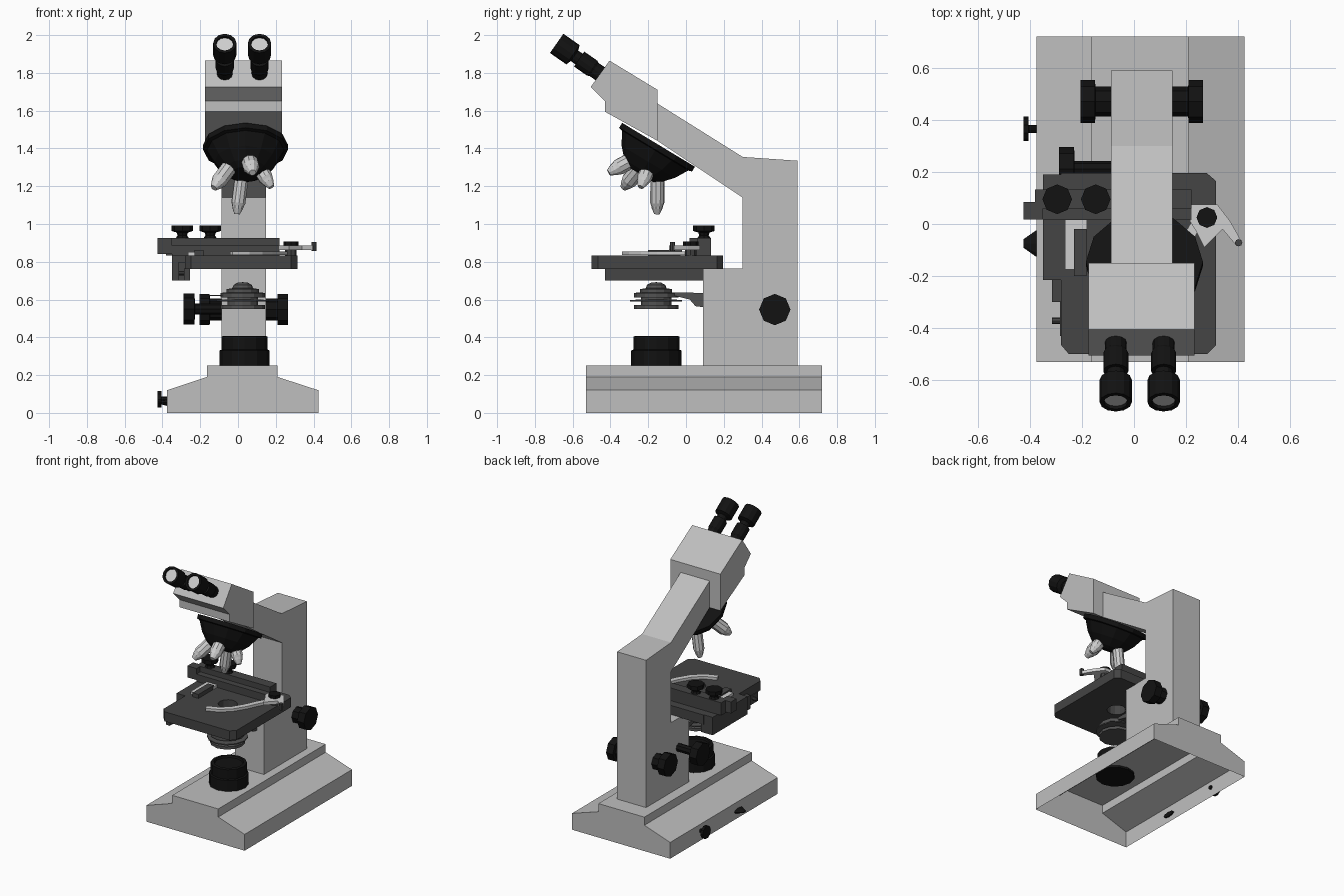
import bpy, bmesh, math
from mathutils import Vector, Matrix

if "Cube" in bpy.data.objects:
    bpy.data.objects.remove(bpy.data.objects["Cube"])


def material(name, v):
    m = bpy.data.materials.new(name)
    m.diffuse_color = (v, v, v, 1)
    m.use_nodes = True
    m.node_tree.nodes["Principled BSDF"].inputs["Base Color"].default_value = m.diffuse_color
    return m


BODY = material("light_grey_body", 0.52)
METAL = material("pale_metal", 0.62)
DARK = material("dark_grey", 0.058)
COND = material("condenser_grey", 0.085)
BLACK = material("black", 0.006)


def finish(name, bm, mat):
    bmesh.ops.recalc_face_normals(bm, faces=bm.faces)
    me = bpy.data.meshes.new(name)
    bm.to_mesh(me)
    bm.free()
    me.materials.append(mat)
    ob = bpy.data.objects.new(name, me)
    bpy.context.collection.objects.link(ob)
    return ob


def prism(name, pts, axis, a, b, mat, open_edge=False):
    """Extrude a 2D outline along axis from a to b; open_edge drops the first side."""
    def place(p, t):
        return {"x": (t, p[0], p[1]), "y": (p[0], t, p[1]), "z": (p[0], p[1], t)}[axis]
    bm = bmesh.new()
    va = [bm.verts.new(place(p, a)) for p in pts]
    vb = [bm.verts.new(place(p, b)) for p in pts]
    bm.faces.new(va)
    bm.faces.new(vb)
    n = len(pts)
    for i in range(1 if open_edge else 0, n):
        j = (i + 1) % n
        bm.faces.new((va[i], va[j], vb[j], vb[i]))
    return finish(name, bm, mat)


def box(name, x0, x1, y0, y1, z0, z1, mat):
    return prism(name, [(x0, y0), (x1, y0), (x1, y1), (x0, y1)], "z", z0, z1, mat)


def lathe(name, profile, origin, direction, sides, mat, scale=(1, 1, 1)):
    """Revolve (radius, distance) pairs round a direction starting at origin."""
    bm = bmesh.new()
    rings = []
    for r, t in profile:
        if r == 0:
            rings.append([bm.verts.new((0, 0, t))] * sides)
        else:
            rings.append([bm.verts.new((r * math.cos(2 * math.pi * k / sides),
                                        r * math.sin(2 * math.pi * k / sides), t))
                          for k in range(sides)])
    for p, q in zip(rings, rings[1:]):
        for k in range(sides):
            j = (k + 1) % sides
            bm.faces.new(list(dict.fromkeys((p[k], p[j], q[j], q[k]))))
    for ring, (r, t) in ((rings[0], profile[0]), (rings[-1], profile[-1])):
        if r > 0:
            bm.faces.new(ring)
    rot = Vector(direction).to_track_quat("Z", "Y").to_matrix().to_4x4()
    m = Matrix.Translation(origin) @ Matrix.Diagonal((*scale, 1)) @ rot
    bmesh.ops.transform(bm, matrix=m, verts=bm.verts)
    return finish(name, bm, mat)


def strip(name, path, width, z0, z1, mat):
    """Flat ribbon of given width following a path in plan."""
    left, right = [], []
    for i, p in enumerate(path):
        d = (Vector(path[min(i + 1, len(path) - 1)]) - Vector(path[max(i - 1, 0)])).normalized()
        n = Vector((-d.y, d.x)) * width / 2
        left.append(tuple(Vector(p) + n))
        right.append(tuple(Vector(p) - n))
    return prism(name, left + right[::-1], "z", z0, z1, mat)


# Base: stepped shell, open underneath
prism("base", [(-.375, 0), (.425, 0), (.425, .12), (.21, .19), (.21, .25),
               (-.165, .25), (-.165, .19), (-.375, .12)], "y", -.53, .72, BODY, True)

# Arm with column and head
prism("arm", [(.09, .25), (.59, .25), (.59, 1.335), (.30, 1.355), (-.15, 1.637),
              (-.15, 1.44), (.30, 1.14), (.30, .765), (.09, .765)], "x", -.088, .148, BODY)
prism("head", [(-.405, 1.865), (-.15, 1.71), (-.15, 1.44), (-.43, 1.595),
               (-.43, 1.65), (-.505, 1.725)], "x", -.175, .233, BODY)

# Eyepieces
eye_dir = (0, -.82, .572)
for side, x in (("left", -.07), ("right", .114)):
    o = (x, -.455, 1.796)
    lathe("eyepiece_" + side,
          [(.042, -.03), (.042, .04), (.048, .05), (.048, .135), (.034, .135), (.034, .165),
           (.062, .175), (.062, .28), (.046, .28), (.046, .262)], o, eye_dir, 12, BLACK)
    lathe("eye_lens_" + side, [(.045, .263), (.045, .267)], o, eye_dir, 12, METAL)

# Revolving nosepiece and its four objectives
nose = Vector((.04, -.148, 1.415))
axis = Vector((0, -.516, -.856))
front = Vector((0, -.856, .516))
side_v = Vector((1, 0, 0))
lathe("nosepiece", [(.225, -.005), (.225, .025), (.205, .03), (.165, .1), (.115, .155), (.08, .178)],
      nose, axis, 12, BLACK)
tilt, turn = math.radians(31), math.radians(14)
for i, (length, r) in enumerate(((.30, .044), (.275, .04), (.365, .038), (.335, .044))):
    a = turn + i * math.pi / 2
    d = axis * math.cos(tilt) + (front * math.cos(a) + side_v * math.sin(a)) * math.sin(tilt)
    lathe("objective_%d" % (i + 1),
          [(r * .85, .12), (r * .85, .18), (r, .185), (r, length - .06), (r * .85, length - .045),
           (r * .75, length - .03), (r * .4, length)], nose, d, 10, METAL)

# Stage plate with light hole
stage = prism("stage", [(-.25, -.5), (.28, -.5), (.315, -.465), (.315, .165), (.28, .195),
                        (-.28, .195), (-.28, -.465)], "z", .762, .832, DARK)
cutter = lathe("stage_hole_cutter", [(.065, .7), (.065, .9)], (.025, -.155, 0), (0, 0, 1), 12, DARK)
cutter.hide_render = True
cutter.display_type = "WIRE"
cut = stage.modifiers.new("light_hole", "BOOLEAN")
cut.operation = "DIFFERENCE"
cut.solver = "EXACT"
cut.object = cutter
bpy.context.view_layer.objects.active = stage
stage.select_set(True)
bpy.ops.object.modifier_apply(modifier=cut.name)
bpy.data.objects.remove(cutter)

# Stage drive block on the left
box("drive_block", -.35, -.255, -.215, .19, .70, .832, DARK)
box("drive_step", -.315, -.255, -.3, -.215, .70, .80, DARK)
box("drive_rail", -.285, -.255, -.43, -.3, .70, .765, DARK)
lathe("drive_pin", [(.012, 0), (.012, .05)], (-.315, -.372, .74), (1, 0, 0), 8, DARK)

# Slide carrier bar, ledge and thumb screws
box("carrier_bar", -.38, .22, .06, .133, .832, .925, DARK)
box("carrier_ledge", -.35, .22, .015, .06, .832, .885, DARK)
box("carrier_end", -.425, -.35, .018, .085, .84, .925, DARK)
for i, x in enumerate((-.295, -.147)):
    lathe("thumb_screw_%d" % (i + 1), [(.035, .925), (.025, .94), (.03, .955), (.057, .963), (.057, .992)],
          (x, .095, 0), (0, 0, 1), 8, BLACK)

# Slide clips
strip("curved_clip", [(-.036, -.32), (.05, -.285), (.115, -.225), (.165, -.145), (.205, -.06), (.25, .02)],
      .04, .836, .855, METAL)
prism("clip_lever", [(.22, .075), (.32, .075), (.37, .01), (.415, -.07), (.395, -.085),
                     (.34, -.02), (.27, -.09), (.24, -.03), (.215, .01)], "z", .862, .885, METAL)
lathe("clip_post", [(.03, .832), (.03, .862)], (.28, .025, 0), (0, 0, 1), 8, DARK)
lathe("clip_knob", [(.04, .884), (.04, .907)], (.28, .025, 0), (0, 0, 1), 8, BLACK)
lathe("clip_pin", [(.014, .858), (.014, .905)], (.402, -.072, 0), (0, 0, 1), 8, DARK)
box("fixed_clip_side", -.265, -.23, -.175, .015, .833, .852, METAL)
box("fixed_clip_back", -.23, -.18, -.03, .015, .833, .852, METAL)
box("fixed_clip_jaw", -.23, -.182, -.2, -.02, .833, .862, DARK)

# Condenser and bracket
lathe("condenser", [(.09, .55), (.118, .55), (.118, .57), (.08, .572), (.08, .59), (.138, .59),
                    (.138, .598), (.08, .6), (.08, .61), (.118, .612), (.118, .635), (.085, .638),
                    (.085, .655), (.055, .66), (.048, .678), (.025, .69), (0, .692)],
      (.025, -.158, 0), (0, 0, 1), 12, COND)
box("iris_lever", -.155, .025, -.19, -.15, .618, .625, COND)
prism("condenser_bracket", [(-.06, .62), (.02, .6), (.05, .565), (.09, .56), (.09, .635), (-.06, .638)],
      "x", -.03, .09, COND)

# Lamp housing
lathe("lamp", [(.133, .235), (.133, .33), (.122, .335), (.122, .405), (.1, .408), (.095, .395)],
      (.035, -.157, 0), (0, 0, 1), 12, BLACK)

# Focus knobs, mirrored about the arm
for side, s in (("left", -1), ("right", 1)):
    lathe("coarse_knob_" + side, [(.058, .1), (.058, .178), (.083, .18), (.083, .235)],
          (.03, .47, .547), (s, 0, 0), 8, BLACK)
lathe("stage_height_knob", [(.03, 0), (.03, .14), (.083, .142), (.083, .2)],
      (-.088, .212, .55), (-1, 0, 0), 8, BLACK)

# Controls on the left of the base
lathe("dimmer_knob", [(.015, 0), (.015, .04), (.047, .04), (.047, .06)],
      (-.365, .365, .072), (-1, 0, 0), 10, BLACK)
lathe("power_switch", [(.05, 0), (.05, .012), (.016, .06)], (-.365, -.075, .055),
      (-1, 0, 0), 8, BLACK, (1, 1, .35))
